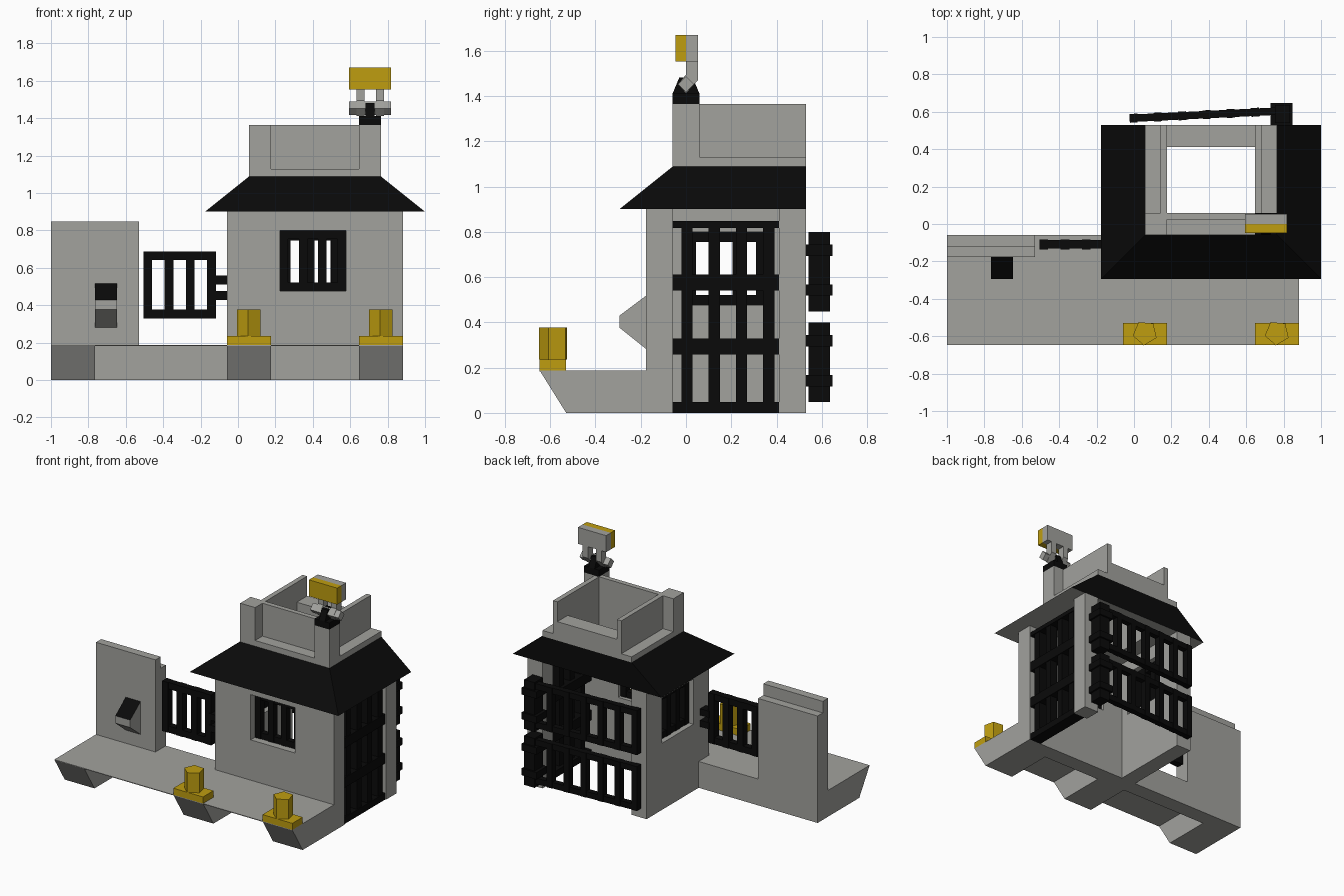
import bpy, bmesh, math
from mathutils import Matrix, Vector

cube = bpy.data.objects.get("Cube")
if cube:
    bpy.data.objects.remove(cube, do_unlink=True)

# Layout module: the building is 17 modules wide and 11 deep
UNIT = 2 / 17
PLACE = Matrix.Scale(UNIT, 4) @ Matrix.Translation((-8.5, -5.5, 0))


def material(name, r, g, b):
    mat = bpy.data.materials.new(name)
    mat.use_nodes = True
    mat.diffuse_color = (r, g, b, 1)
    mat.node_tree.nodes["Principled BSDF"].inputs["Base Color"].default_value = (r, g, b, 1)
    return mat


STONE = material("stone grey", .36, .36, .34)
IRON = material("iron black", .003, .003, .003)
PAINT = material("signal yellow", .52, .34, .005)


def finish(name, bm, *mats):
    bmesh.ops.recalc_face_normals(bm, faces=bm.faces[:])
    bm.transform(PLACE)
    mesh = bpy.data.meshes.new(name)
    bm.to_mesh(mesh)
    bm.free()
    for mat in mats:
        mesh.materials.append(mat)
    obj = bpy.data.objects.new(name, mesh)
    bpy.context.collection.objects.link(obj)
    return obj


def add_box(bm, xs, ys, zs):
    size = [b - a for a, b in (xs, ys, zs)]
    mid = [(a + b) / 2 for a, b in (xs, ys, zs)]
    bmesh.ops.create_cube(bm, size=1, matrix=Matrix.Translation(mid) @ Matrix.Diagonal((*size, 1)))


def boxes(name, mat, *bounds):
    bm = bmesh.new()
    for b in bounds:
        add_box(bm, *b)
    return finish(name, bm, mat)


def prism(name, profile, xs, mat, top_mat=None):
    """Extrude a (y, z) profile along x, optionally recolouring upward faces."""
    bm = bmesh.new()
    face = bm.faces.new([bm.verts.new((xs[0], y, z)) for y, z in profile])
    out = bmesh.ops.extrude_face_region(bm, geom=[face])
    moved = [v for v in out["geom"] if isinstance(v, bmesh.types.BMVert)]
    bmesh.ops.translate(bm, verts=moved, vec=(xs[1] - xs[0], 0, 0))
    bmesh.ops.recalc_face_normals(bm, faces=bm.faces[:])
    if top_mat:
        for f in bm.faces:
            f.material_index = int(f.normal.z > .3)
    return finish(name, bm, *filter(None, (mat, top_mat)))


def rect_ring(name, loops, mat, outer_mat):
    """Join four rectangles (xs, ys, z) into a ring; the first strip is the outside."""
    bm = bmesh.new()
    rows = [[bm.verts.new((x, y, z)) for x, y in
             ((xs[0], ys[0]), (xs[1], ys[0]), (xs[1], ys[1]), (xs[0], ys[1]))]
            for xs, ys, z in loops]
    for k, row in enumerate(rows):
        nxt = rows[(k + 1) % len(rows)]
        for i in range(4):
            j = (i + 1) % 4
            f = bm.faces.new((row[i], row[j], nxt[j], nxt[i]))
            f.material_index = int(k == 0)
    return finish(name, bm, mat, outer_mat)


def oriented(along_x, run, depth, zs):
    return (run, depth, zs) if along_x else (depth, run, zs)


def pierced_wall(name, along_x, run, depth, hole, hole_z):
    spans = [((run[0], hole[0]), (0, EAVE)), ((hole[1], run[1]), (0, EAVE)),
             (hole, (0, hole_z[0])), (hole, (hole_z[1], EAVE))]
    boxes(name, STONE, *[oriented(along_x, r, depth, z) for r, z in spans])


def grille(name, along_x, run, depth, zs, count, bar=.4, turn=0):
    """Barred frame; turn swings it about its left end."""
    bm = bmesh.new()
    step = (run[1] - run[0] - bar) / (count - 1)
    for i in range(count):
        a = run[0] + i * step
        add_box(bm, *oriented(along_x, (a, a + bar), depth, zs))
    inner = (depth[0] + .03, depth[1] - .03)
    for z in (zs[0], zs[1] - bar):
        add_box(bm, *oriented(along_x, run, inner, (z, z + bar)))
    pivot = Vector((run[0], sum(depth) / 2, 0))
    bm.transform(Matrix.Translation(pivot) @ Matrix.Rotation(turn, 4, "Z") @ Matrix.Translation(-pivot))
    return finish(name, bm, IRON)


DECK, EAVE, RIDGE, LEDGE, CROWN = 1.6, 7.65, 9.25, 9.6, 11.6

# Deck sheet on a base wall with sloped brackets
boxes("deck", STONE, ((0, 16), (0, 5), (DECK - .04, DECK)))
boxes("base_wall", STONE, ((0, 16), (4, 5), (0, DECK)))
for side, x in (("right", 0), ("middle", 8), ("left", 14)):
    prism("bracket_" + side, ((0, DECK), (1, 0), (4, 0), (4, DECK)), (x, x + 2), STONE)

# Mooring posts
for side, x in (("right", 8), ("left", 14)):
    boxes("bollard_base_" + side, PAINT, ((x, x + 2), (0, 1), (DECK, 2)))
    bm = bmesh.new()
    spin = Matrix.Rotation(math.radians(175), 4, "Z")
    bmesh.ops.create_cone(bm, cap_ends=True, segments=5, radius1=.57, radius2=.57, depth=1.2,
                          matrix=Matrix.Translation((x + 1, .55, 2.6)) @ spin)
    finish("bollard_post_" + side, bm, PAINT)

# Side wall with rear step and control desk
boxes("side_wall", STONE, ((0, 4), (4, 4.5), (DECK, 7.2)), ((0, 4), (4.5, 5), (DECK, 6.5)))
prism("control_desk", ((4, 4.4), (3, 3.65), (3, 3.2), (4, 2.4)), (2, 3), STONE, IRON)

# Small side gate and its hinges
grille("side_gate", True, (4.2, 7.5), (4.35, 4.8), (2.8, 5.85), 4)
boxes("side_gate_hinges", IRON, *[((7.4, 8), (4.3, 4.85), (z, z + .4)) for z in (3.65, 4.35)])

# House walls with barred windows
WINDOW_Z = (4.05, 6.8)
pierced_wall("front_wall", True, (8, 16), (4, 5), (10.4, 13.4), WINDOW_Z)
pierced_wall("right_wall", False, (5, 10), (8, 9), (5.5, 8.5), WINDOW_Z)
boxes("rear_post", STONE, ((15, 16), (9, 10), (0, EAVE)))
grille("front_window_bars", True, (10.4, 13.4), (4.4, 4.8), WINDOW_Z, 4, .38)
grille("right_window_bars", False, (5.5, 8.5), (8.3, 8.7), WINDOW_Z, 4, .38)

# Large side grille: deep rails with slim uprights
rails = [((15.2, 15.95), (5, 9), zs) for zs in ((0, .4), (2.2, 2.8), (4.6, 5.2), (6.95, 7.2))]
posts = [((15.4, 15.9), (y, y + .42), (0, 7.2)) for y in (5.33, 6.35, 7.37, 8.4)]
boxes("side_grille", IRON, *rails, *posts)

# Rear double gate, slightly ajar, with hinge posts
for level, z in (("lower", .6), ("upper", 4)):
    grille("rear_gate_" + level, True, (8.3, 15.3), (10.1, 10.5), (z, z + 2.7), 7,
           .36, math.radians(2.8))
    hinge = [((14.9, 15.6), (10.1, 10.9), (z - .2, z + 2.8))]
    hinge += [((14.7, 15.7), (10, 11), (k, k + .42)) for k in (z + .4, z + 1.9)]
    boxes("rear_hinge_" + level, IRON, *hinge)

# Roof skirt and parapet
WELL = ((10, 14), (6, 9))
TOWER = ((9, 15), (5, 10))
rect_ring("roof", (((7, 17), (3, 10), EAVE), (*TOWER, RIDGE), (*WELL, RIDGE), (*WELL, EAVE)),
          STONE, IRON)
rect_ring("parapet_ledge", ((*TOWER, RIDGE), (*TOWER, LEDGE), (*WELL, LEDGE), (*WELL, RIDGE)),
          STONE, STONE)
RISE = (LEDGE, CROWN)
boxes("parapet_corners", STONE, *[((x, x + 1), (5, 6), RISE) for x in (9, 14)])
boxes("parapet_front", STONE, ((10, 14), (5.7, 6), RISE))
boxes("parapet_sides", STONE, *[((x, x + .3), (6, 10), RISE) for x in (9.7, 14)])
boxes("parapet_rear", STONE, ((10, 14), (9, 10), (LEDGE, 10.4)))

# Floodlight on the front corner
boxes("lamp_base", IRON, ((14, 15), (5, 6), (CROWN, 12)))
prism("lamp_hub", ((5, 12), (6, 12), (5.75, 12.6), (5.25, 12.6)), (14.3, 14.7), IRON)
R, AXLE = .3, 12.35
WIDTH = (13.55, 15.45)
prism("lamp_axle", ((5.5 - R, AXLE), (5.5, AXLE - R), (5.5 + R, AXLE), (5.5, AXLE + R)), WIDTH, STONE)
for side, x in (("right", 13.88), ("left", 14.77)):
    prism("lamp_arm_" + side, ((5.2, AXLE), (5.5, 12), (5.95, 12.5), (5.95, 13.2), (5.5, 13.2),
                               (5.5, 12.7)), (x, x + .36), STONE)
HEAD_Z = (13.2, 14.2)
boxes("lamp_front", PAINT, (WIDTH, (5.1, 5.5), HEAD_Z))
boxes("lamp_housing", STONE, (WIDTH, (5.5, 5.95), HEAD_Z))
